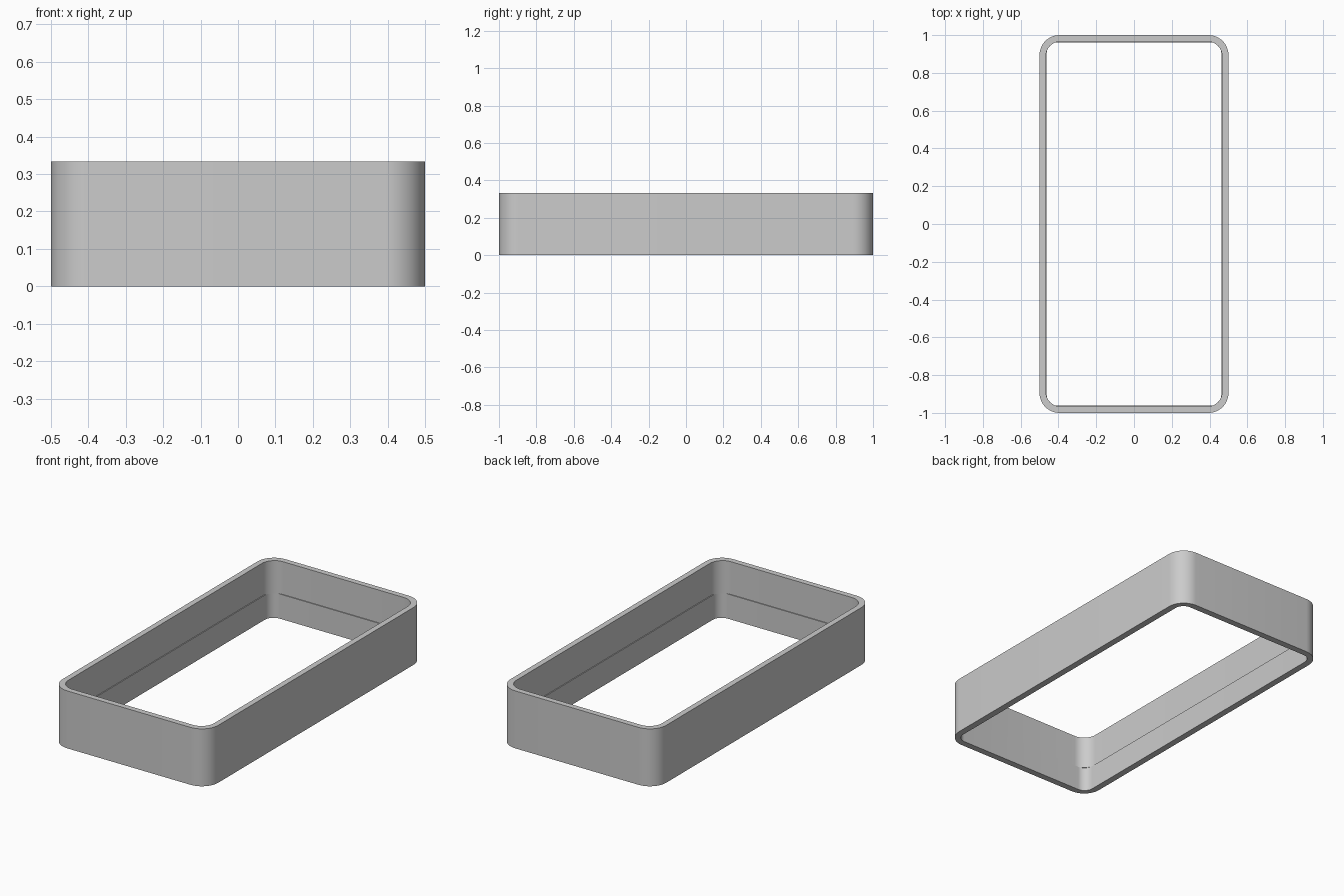
import bpy
import bmesh
from math import cos, sin, pi

cube = bpy.data.objects.get("Cube")
if cube:
    bpy.data.objects.remove(cube, do_unlink=True)

HEIGHT = 0.333
STEP_Z = 0.143
CORNER_STEPS = 12

grey = bpy.data.materials.new("plain grey")
grey.use_nodes = True
colour = (0.6, 0.6, 0.6, 1)
grey.diffuse_color = colour
grey.node_tree.nodes["Principled BSDF"].inputs["Base Color"].default_value = colour


def rounded_loop(bm, half_x, half_y, radius, z):
    """Closed ring of vertices around a rounded rectangle."""
    verts = []
    for corner, (sx, sy) in enumerate([(1, 1), (-1, 1), (-1, -1), (1, -1)]):
        for i in range(CORNER_STEPS + 1):
            a = (corner + i / CORNER_STEPS) * pi / 2
            verts.append(bm.verts.new((sx * (half_x - radius) + radius * cos(a),
                                       sy * (half_y - radius) + radius * sin(a), z)))
    return verts


# Wall section: outer wall, rim, upper inner wall, small step, lower inner wall
outer = (0.5, 1.0, 0.105)
upper = (0.467, 0.967, 0.08)
lower = (0.462, 0.962, 0.055)
section = [(outer, 0), (outer, HEIGHT), (upper, HEIGHT),
           (upper, STEP_Z), (lower, STEP_Z), (lower, 0)]

bm = bmesh.new()
loops = [rounded_loop(bm, *shape, z) for shape, z in section]
for k, ring in enumerate(loops):
    following = loops[(k + 1) % len(loops)]
    for i in range(len(ring)):
        j = (i + 1) % len(ring)
        bm.faces.new((ring[i], ring[j], following[j], following[i]))
bmesh.ops.recalc_face_normals(bm, faces=bm.faces)

mesh = bpy.data.meshes.new("frame_wall")
bm.to_mesh(mesh)
bm.free()
mesh.materials.append(grey)
frame = bpy.data.objects.new("frame_wall", mesh)
bpy.context.collection.objects.link(frame)

# Smooth corners, crisp rims
bpy.ops.object.select_all(action="DESELECT")
frame.select_set(True)
bpy.context.view_layer.objects.active = frame
bpy.ops.object.shade_smooth_by_angle(angle=pi / 6)
